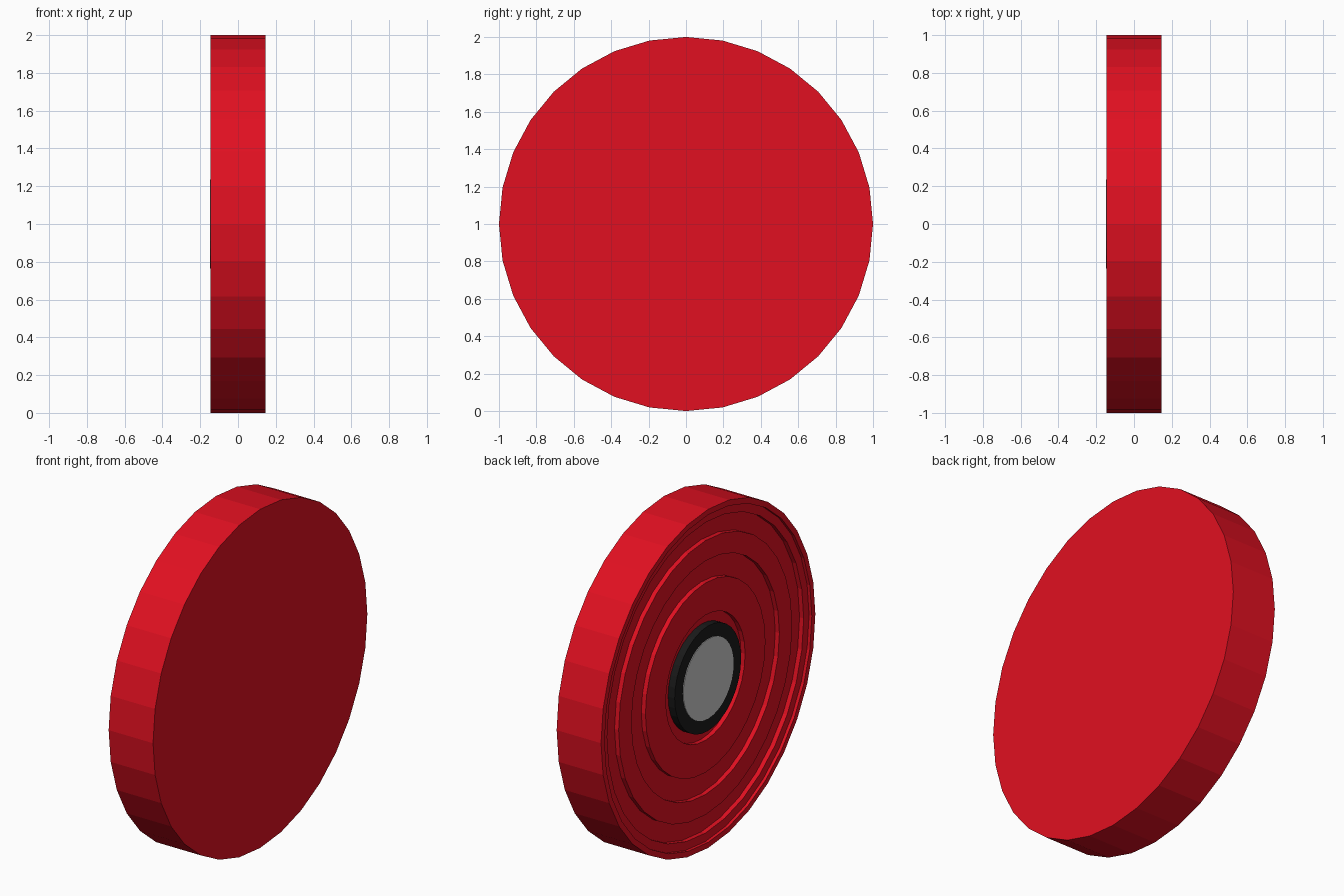
import bpy, bmesh
from math import sin, cos, pi

if "Cube" in bpy.data.objects:
    bpy.data.objects.remove(bpy.data.objects["Cube"])

SIDES = 32


def material(name, color):
    m = bpy.data.materials.new(name)
    m.diffuse_color = (*color, 1)
    m.use_nodes = True
    m.node_tree.nodes["Principled BSDF"].inputs["Base Color"].default_value = m.diffuse_color
    return m


def lathe(name, profile, mat=None):
    """Turn an (x, radius) profile about the x axis, capping both ends."""
    bm = bmesh.new()
    rings = [[bm.verts.new((x, r * sin(2 * pi * i / SIDES), 1 + r * cos(2 * pi * i / SIDES)))
              for i in range(SIDES)] for x, r in profile]
    for a, b in zip(rings, rings[1:]):
        for i in range(SIDES):
            j = (i + 1) % SIDES
            bm.faces.new((a[i], a[j], b[j], b[i]))
    bm.faces.new(rings[0])
    bm.faces.new(rings[-1])
    bmesh.ops.recalc_face_normals(bm, faces=bm.faces)
    me = bpy.data.meshes.new(name)
    bm.to_mesh(me)
    bm.free()
    ob = bpy.data.objects.new(name, me)
    bpy.context.collection.objects.link(ob)
    if mat:
        me.materials.append(mat)
    return ob


red = material("red", (0.75, 0.005, 0.015))
black = material("black", (0.01, 0.01, 0.01))

# Disc body: plain face on +x, concentric steps and grooves on -x
rim, ridge, groove = -0.145, -0.127, -0.1
lathe("disc_body", [
    (0.145, 1.0), (rim, 1.0),
    (rim, 0.967), (ridge, 0.967),
    (ridge, 0.917), (groove, 0.917),
    (groove, 0.81), (ridge, 0.81),
    (ridge, 0.69), (groove, 0.69),
    (groove, 0.56), (ridge, 0.56),
    (ridge, 0.37), (groove, 0.37),
], red)

# Black hub collar standing in the central recess
lathe("hub_collar", [(groove, 0.31), (-0.143, 0.31)], black)

# Grey cap in the middle of the hub
lathe("hub_cap", [(-0.14, 0.235), (-0.147, 0.235)])
